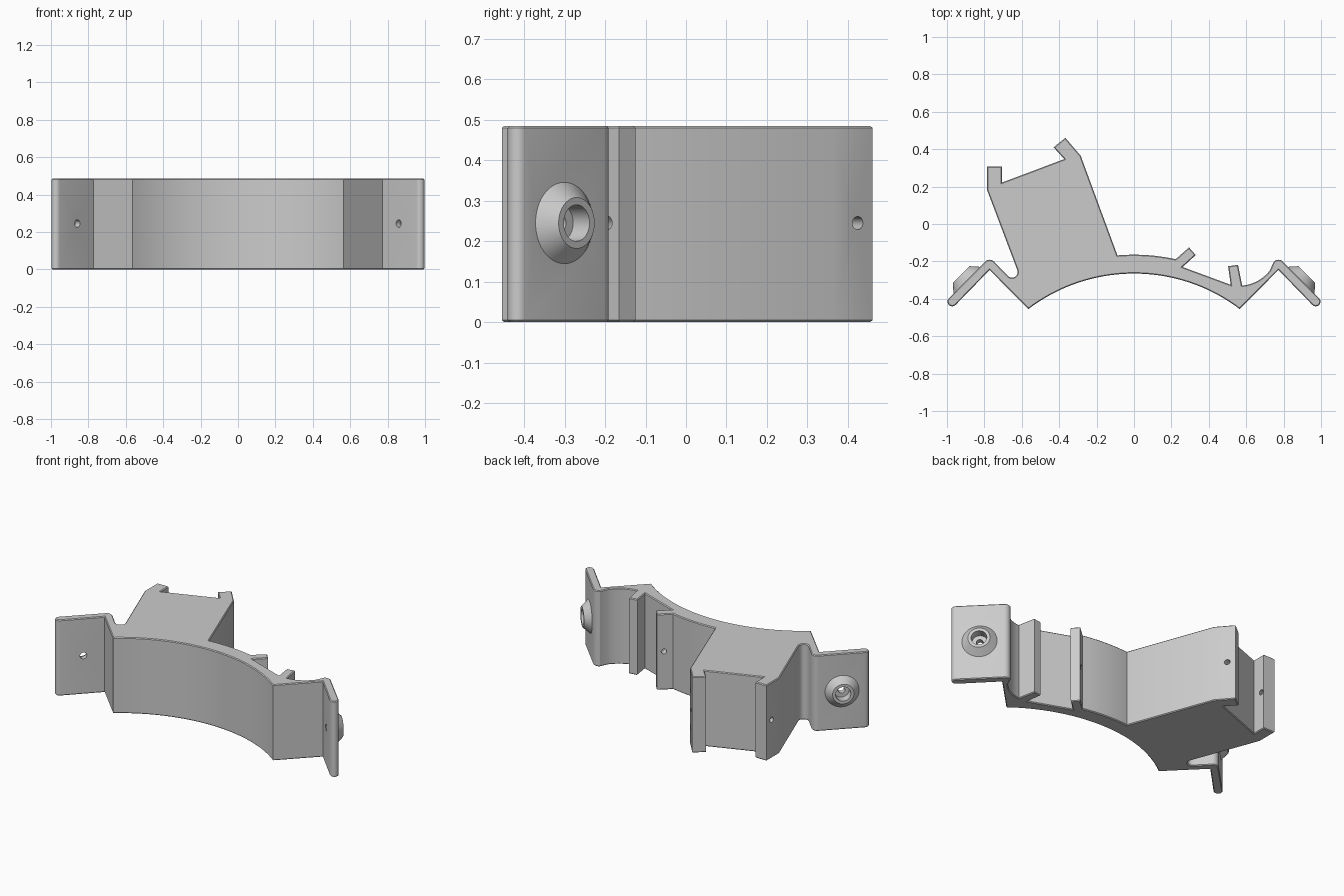
import bpy, bmesh, math
from mathutils import Vector

if "Cube" in bpy.data.objects:
    bpy.data.objects.remove(bpy.data.objects["Cube"])

HEIGHT, MID = 0.485, 0.245

grey = bpy.data.materials.new("plain grey")
grey.diffuse_color = (0.6, 0.6, 0.6, 1)
grey.use_nodes = True
grey.node_tree.nodes["Principled BSDF"].inputs["Base Color"].default_value = grey.diffuse_color


def arc(cx, cy, r, a0, a1, n):
    """Points on an arc, angles in degrees."""
    return [(cx + r * math.cos(math.radians(a0 + (a1 - a0) * i / n)),
             cy + r * math.sin(math.radians(a0 + (a1 - a0) * i / n))) for i in range(n + 1)]


def make_object(name, bm):
    bmesh.ops.recalc_face_normals(bm, faces=bm.faces)
    mesh = bpy.data.meshes.new(name)
    bm.to_mesh(mesh)
    bm.free()
    mesh.materials.append(grey)
    obj = bpy.data.objects.new(name, mesh)
    bpy.context.collection.objects.link(obj)
    return obj


def cone(name, start, end, r1, r2):
    """Round part between two points, radius r1 to r2."""
    start, end = Vector(start), Vector(end)
    axis = end - start
    bm = bmesh.new()
    bmesh.ops.create_cone(bm, cap_ends=True, segments=40, radius1=r1, radius2=r2, depth=axis.length)
    obj = make_object(name, bm)
    obj.rotation_mode = 'QUATERNION'
    obj.rotation_quaternion = axis.to_track_quat('Z', 'Y')
    obj.location = (start + end) / 2
    return obj


def boolean(target, tool, operation):
    bpy.context.view_layer.objects.active = target
    mod = target.modifiers.new(operation.lower(), 'BOOLEAN')
    mod.operation, mod.object, mod.solver = operation, tool, 'EXACT'
    bpy.ops.object.modifier_apply(modifier=mod.name)
    bpy.data.objects.remove(tool, do_unlink=True)


# Ear: inner bend, rounded tip, rounded outer bend (right side, then mirrored)
ear = ([(0.772, -0.246)]
       + arc(0.972, -0.415, 0.0255, -135, 45, 8)
       + arc(0.772, -0.225, 0.034, 45, 135, 8))
mirrored_ear = [(-x, y) for x, y in reversed(ear)]

# Outline of the bracket, going anticlockwise
half = math.degrees(math.asin(0.565 / 0.935))
outline = arc(0, -1.2, 0.935, 90 + half, 90 - half, 40)
outline += ear
outline += arc(0.56, -0.12, 0.21, -38, -85, 10)                       # sweep under right ear
outline += [(0.556, -0.218), (0.503, -0.226), (0.517, -0.325)]        # upright clip
outline += [(0.26, -0.23), (0.33, -0.166), (0.294, -0.125), (0.223, -0.188)]  # slanted clip
outline += arc(0, -1.2, 1.036, 78.4, 94.9, 14)                        # outer strap curve
outline += [(-0.285, 0.365), (-0.367, 0.461), (-0.43, 0.41), (-0.373, 0.347),  # block, right hook
            (-0.705, 0.222), (-0.705, 0.307), (-0.785, 0.307), (-0.785, 0.18)]  # left hook
outline += arc(-0.652, -0.257, 0.03, 20, -135, 8)                     # fillet beside left ear
outline += mirrored_ear

# Bracket body with softened rims
bm = bmesh.new()
base = bm.faces.new([bm.verts.new((x, y, 0)) for x, y in outline])
grown = bmesh.ops.extrude_face_region(bm, geom=[base])
bmesh.ops.translate(bm, vec=(0, 0, HEIGHT),
                    verts=[g for g in grown["geom"] if isinstance(g, bmesh.types.BMVert)])
rims = [e for e in bm.edges if abs(e.verts[0].co.z - e.verts[1].co.z) < 1e-5]
bmesh.ops.bevel(bm, geom=rims, offset=0.005, segments=1, affect='EDGES', profile=0.5)
bracket = make_object("bracket", bm)

# Screw bosses with counterbore and through hole on both ears
for side in (-1, 1):
    def along(d):
        """Point on the screw axis, d outward from the ear's outer face."""
        k = math.sqrt(0.5) * d
        return (side * (0.892 + k), -0.302 + k, MID)
    boolean(bracket, cone("boss", along(-0.01), along(0.045), 0.112, 0.063), 'UNION')
    boolean(bracket, cone("counterbore", along(-0.012), along(0.09), 0.045, 0.045), 'DIFFERENCE')
    boolean(bracket, cone("screw hole", along(-0.12), along(0.05), 0.02, 0.02), 'DIFFERENCE')

# Pin holes through both hooks and the slanted clip
boolean(bracket, cone("hook pin hole", (-0.90, 0.212, MID), (-0.24, 0.46, MID), 0.016, 0.016), 'DIFFERENCE')
boolean(bracket, cone("clip pin hole", (0.236, -0.123, MID), (0.33, -0.226, MID), 0.016, 0.016), 'DIFFERENCE')

# Smooth the curves, keep the edges sharp
bpy.ops.object.select_all(action='DESELECT')
bracket.select_set(True)
bpy.context.view_layer.objects.active = bracket
bpy.ops.object.shade_smooth_by_angle(angle=math.radians(25))
